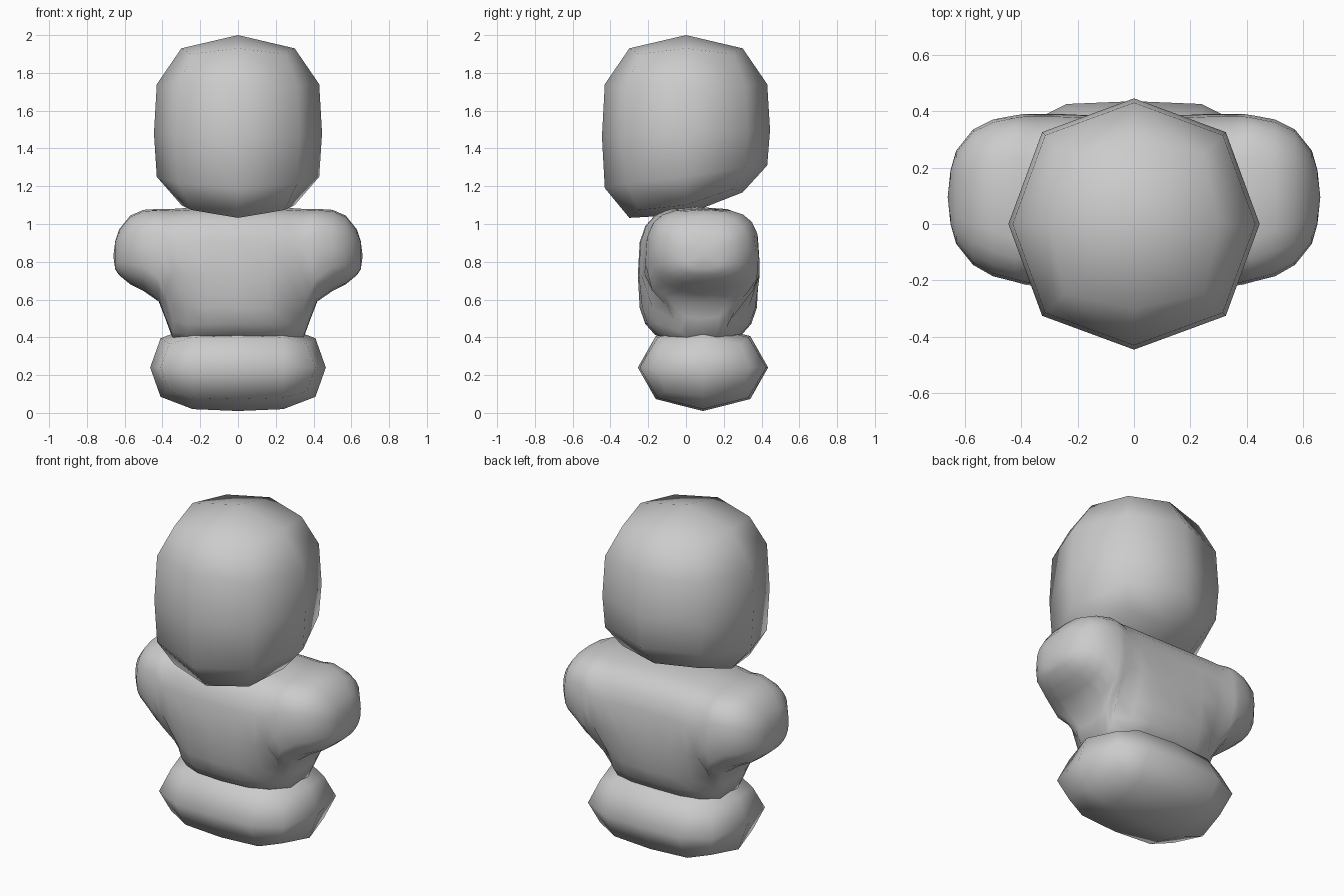
import bpy, bmesh
from math import cos, sin, pi, copysign

if "Cube" in bpy.data.objects:
    bpy.data.objects.remove(bpy.data.objects["Cube"])

grey = bpy.data.materials.new("plain_grey")
grey.use_nodes = True
grey.diffuse_color = (0.6, 0.6, 0.6, 1)
grey.node_tree.nodes["Principled BSDF"].inputs["Base Color"].default_value = (0.6, 0.6, 0.6, 1)


def skin(name, rings, start, end):
    """Bridge even-sided rings and close both ends with quads around a tip."""
    bm = bmesh.new()
    loops = [[bm.verts.new(p) for p in ring] for ring in rings]
    n = len(loops[0])
    for a, b in zip(loops, loops[1:]):
        for i in range(n):
            j = (i + 1) % n
            bm.faces.new((a[i], a[j], b[j], b[i]))
    for loop, tip in ((loops[0], start), (loops[-1], end)):
        v = bm.verts.new(tip)
        for i in range(0, n, 2):
            bm.faces.new((v, loop[i], loop[i + 1], loop[(i + 2) % n]))
    bmesh.ops.recalc_face_normals(bm, faces=bm.faces)
    mesh = bpy.data.meshes.new(name)
    bm.to_mesh(mesh)
    bm.free()
    mesh.shade_smooth()
    mesh.materials.append(grey)
    obj = bpy.data.objects.new(name, mesh)
    bpy.context.collection.objects.link(obj)
    return obj


def mirrored(half):
    """Extend a centre-to-left list of sections to the full width."""
    return [(-s[0],) + s[1:] for s in reversed(half[1:])] + half


# Head: eight-sided stack, underside tilted up towards the back
def head_ring(z, r, diagonal, drop, tilt):
    ring = []
    for i in range(8):
        rad = diagonal if i % 2 else r
        x, y = rad * cos(i * pi / 4), rad * sin(i * pi / 4)
        ring.append((x, y, z + tilt * y + (drop if i % 2 else 0)))
    return ring


skin("head", [
    head_ring(1.93, 0.30, 0.35, -0.03, 0),
    head_ring(1.74, 0.43, 0.445, -0.01, 0),
    head_ring(1.48, 0.445, 0.46, 0, 0.04),
    head_ring(1.25, 0.43, 0.445, 0.01, 0.14),
    head_ring(1.10, 0.30, 0.35, 0.03, 0.225),
], (0, 0, 2.0), (0, 0, 1.05))


# Hips: wide rounded cushion, sections across the width
def hip_ring(x, ry, rz, dy, dz, inset):
    ring = []
    for i in range(8):
        c, s = round(cos(i * pi / 4), 3), round(sin(i * pi / 4), 3)
        if i % 2:
            ring.append((x - copysign(inset, x), 0.09 + copysign(dy, c), 0.24 + copysign(dz, s)))
        else:
            ring.append((x, 0.09 + c * ry, 0.24 + s * rz))
    return ring


hips = [(0, 0.345, 0.23, 0.25, 0.167, 0),
        (0.24, 0.335, 0.22, 0.24, 0.16, 0),
        (0.41, 0.25, 0.155, 0.20, 0.125, 0.045)]
skin("hips", [hip_ring(*s) for s in mirrored(hips)], (-0.465, 0.09, 0.24), (0.465, 0.09, 0.24))


# Torso and stub arms: one skin of rounded sections from arm tip to arm tip
def torso_ring(x, z0, z1, y0, y1, waist):
    ring, n = [], 20
    for i in range(n):
        c, s = cos(i * 2 * pi / n), sin(i * 2 * pi / n)
        power = 0.62 if abs(x) < 0.5 else 0.75
        y = copysign(abs(c) ** power, c) * (y1 - y0) / 2
        z = (z0 + z1) / 2 + copysign(abs(s) ** power, s) * (z1 - z0) / 2
        low = min(1, max(0, (0.68 - z) / 0.14))
        ring.append((x, (y0 + y1) / 2 + y * (1 + low * (waist - 1)), z))
    return ring


torso = [(0, 0.37, 1.09, -0.255, 0.385, 1),
         (0.16, 0.37, 1.09, -0.25, 0.385, 0.97),
         (0.27, 0.37, 1.085, -0.235, 0.39, 0.82),
         (0.345, 0.39, 1.08, -0.22, 0.39, 0.55),
         (0.385, 0.50, 1.08, -0.215, 0.39, 0.6),
         (0.42, 0.59, 1.08, -0.205, 0.385, 0.85),
         (0.50, 0.645, 1.075, -0.185, 0.37, 1),
         (0.57, 0.68, 1.045, -0.145, 0.335, 1),
         (0.63, 0.73, 0.97, -0.07, 0.26, 1),
         (0.65, 0.76, 0.91, 0, 0.19, 1)]
skin("torso_and_arms", [torso_ring(*s) for s in mirrored(torso)],
     (-0.66, 0.095, 0.83), (0.66, 0.095, 0.83))
